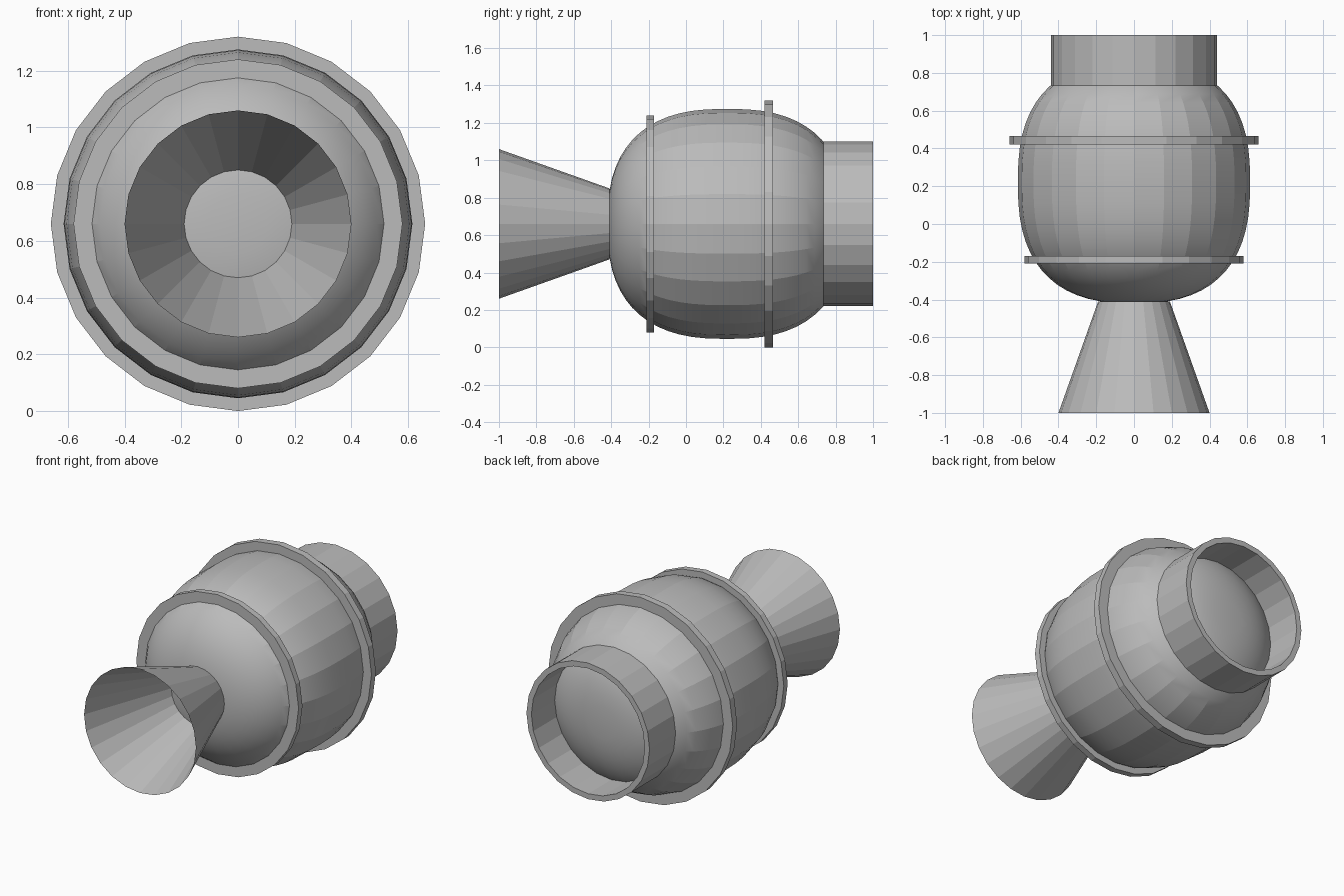
import bpy, bmesh, math

if "Cube" in bpy.data.objects:
    bpy.data.objects.remove(bpy.data.objects["Cube"])

SIDES = 24
AXIS_Z = 0.66

grey = bpy.data.materials.new("plain grey")
grey.diffuse_color = (0.5, 0.5, 0.5, 1)
grey.use_nodes = True
grey.node_tree.nodes["Principled BSDF"].inputs["Base Color"].default_value = grey.diffuse_color


def lathe(name, profile, closed=False):
    """Spin (radius, y) points around the long y axis, with a vertex at the top."""
    bm = bmesh.new()
    rings = []
    for r, y in profile:
        if r < 1e-5:
            rings.append([bm.verts.new((0, y, AXIS_Z))] * SIDES)
        else:
            rings.append([bm.verts.new((r * math.sin(a), y, AXIS_Z + r * math.cos(a)))
                          for a in (2 * math.pi * i / SIDES for i in range(SIDES))])
    pairs = list(zip(rings, rings[1:]))
    if closed:
        pairs.append((rings[-1], rings[0]))
    for a, b in pairs:
        for i in range(SIDES):
            j = (i + 1) % SIDES
            corners = list(dict.fromkeys((a[i], a[j], b[j], b[i])))
            bm.faces.new(corners)
    bmesh.ops.recalc_face_normals(bm, faces=bm.faces)
    # smooth only across shallow edges
    for f in bm.faces:
        f.smooth = True
    for e in bm.edges:
        e.smooth = e.calc_face_angle(math.pi) < math.radians(12)
    mesh = bpy.data.meshes.new(name)
    bm.to_mesh(mesh)
    bm.free()
    mesh.materials.append(grey)
    obj = bpy.data.objects.new(name, mesh)
    bpy.context.collection.objects.link(obj)
    return obj


def band(name, r_in, r_out, y0, y1):
    return lathe(name, [(r_in, y0), (r_out, y0), (r_out, y1), (r_in, y1)], closed=True)


# rounded barrel body: superellipse profile from pole to pole
STEPS, POWER = 30, 2 / 2.55
body = []
for k in range(STEPS + 1):
    t = math.pi * k / STEPS
    c, s = math.cos(t), max(0.0, math.sin(t))
    y = 0.22 - math.copysign(abs(c) ** POWER, c) * 0.64
    body.append((0.615 * s ** POWER if 0 < k < STEPS else 0, y))
lathe("body", body)

# flanges around the body
band("front_flange", 0.50, 0.58, -0.21, -0.17)
band("rear_flange", 0.57, 0.66, 0.42, 0.465)

# open collar at the back
band("rear_collar", 0.405, 0.44, 0.72, 1.0)

# thin flared nozzle at the front
lathe("nozzle", [(0.40, -1.0), (0.19, -0.41)])
